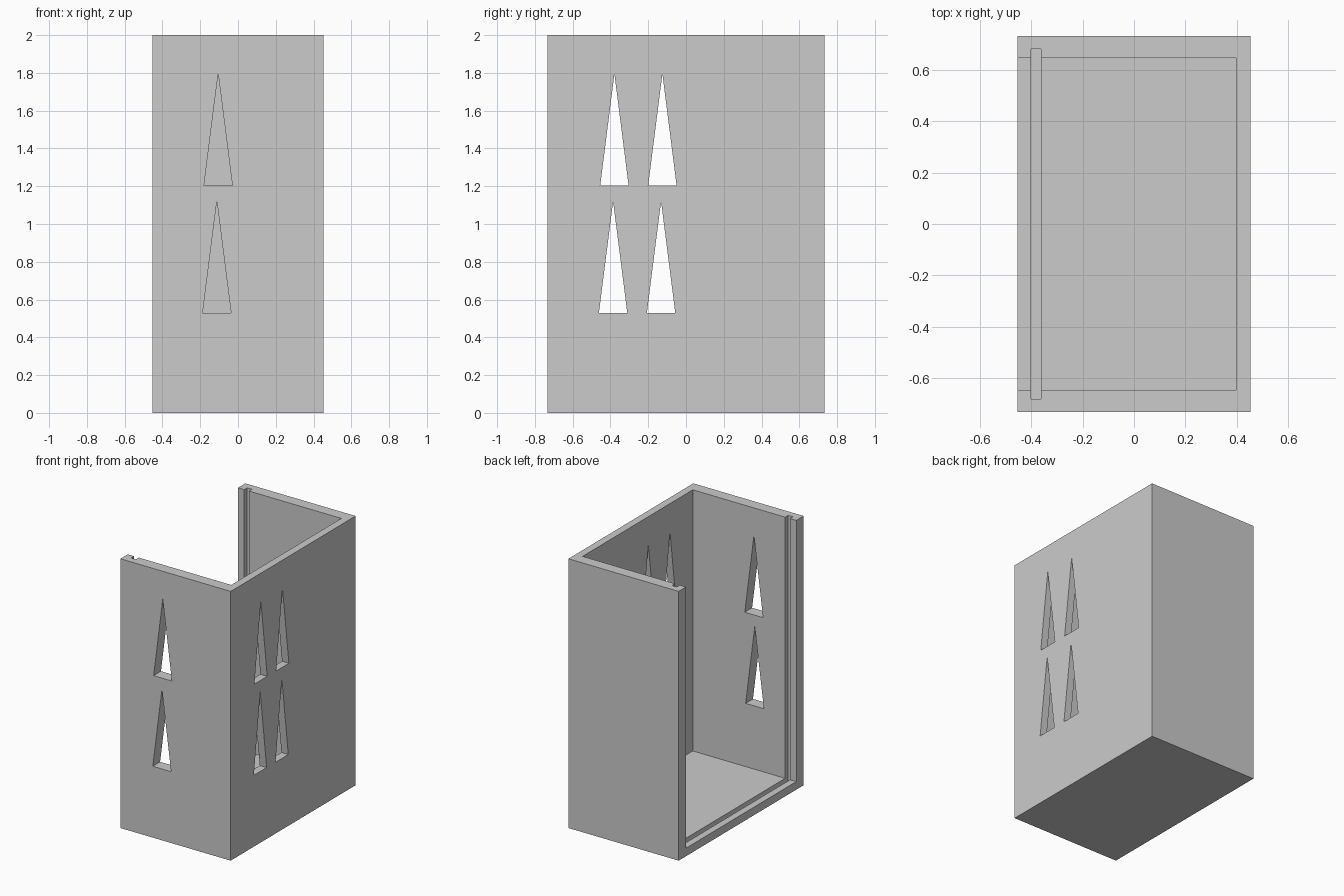
import bpy
import bmesh
from mathutils import Vector

default = bpy.data.objects.get("Cube")
if default:
    bpy.data.objects.remove(default, do_unlink=True)

grey = bpy.data.materials.new("plain_grey")
grey.use_nodes = True
colour = (0.6, 0.6, 0.6, 1)
grey.diffuse_color = colour
grey.node_tree.nodes["Principled BSDF"].inputs["Base Color"].default_value = colour


def prism(name, base, sweep):
    """Solid made by sweeping a flat polygon along a vector."""
    bm = bmesh.new()
    face = bm.faces.new([bm.verts.new(p) for p in base])
    swept = bmesh.ops.extrude_face_region(bm, geom=[face])["geom"]
    verts = [g for g in swept if isinstance(g, bmesh.types.BMVert)]
    bmesh.ops.translate(bm, verts=verts, vec=Vector(sweep))
    bmesh.ops.recalc_face_normals(bm, faces=bm.faces)
    mesh = bpy.data.meshes.new(name)
    bm.to_mesh(mesh)
    bm.free()
    mesh.materials.append(grey)
    obj = bpy.data.objects.new(name, mesh)
    bpy.context.collection.objects.link(obj)
    return obj


def box(name, x0, x1, y, z0, z1):
    """Box symmetric about y = 0."""
    base = [(x0, -y, z0), (x1, -y, z0), (x1, y, z0), (x0, y, z0)]
    return prism(name, base, (0, 0, z1 - z0))


def cut(target, cutter):
    cutter.hide_render = True
    mod = target.modifiers.new(cutter.name, "BOOLEAN")
    mod.operation = "DIFFERENCE"
    mod.solver = "EXACT"
    mod.object = cutter
    bpy.context.view_layer.objects.active = target
    bpy.ops.object.modifier_apply(modifier=mod.name)
    bpy.data.objects.remove(cutter, do_unlink=True)


# Case with an open top and one open side
case = box("case", -0.453, 0.453, 0.733, 0, 2)
cut(case, box("cavity", -0.6, 0.397, 0.647, 0.06, 2.2))

# Groove in the walls and floor for a sliding panel
cut(case, box("panel_groove", -0.402, -0.362, 0.682, 0.025, 2.2))

# Tall triangular windows in two rows: one column in front, two in the side
half, height = 0.075, 0.59
for z, shift in ((1.205, 0), (0.53, -0.007)):
    outline = ((-half, z), (half, z), (0, z + height))
    x = -0.105 + shift
    cut(case, prism("front_window", [(x + u, -0.9, v) for u, v in outline], (0, 0.4, 0)))
    for column in (-0.379, -0.125):
        y = column + shift
        cut(case, prism("side_window", [(0.3, y + u, v) for u, v in outline], (0.3, 0, 0)))
